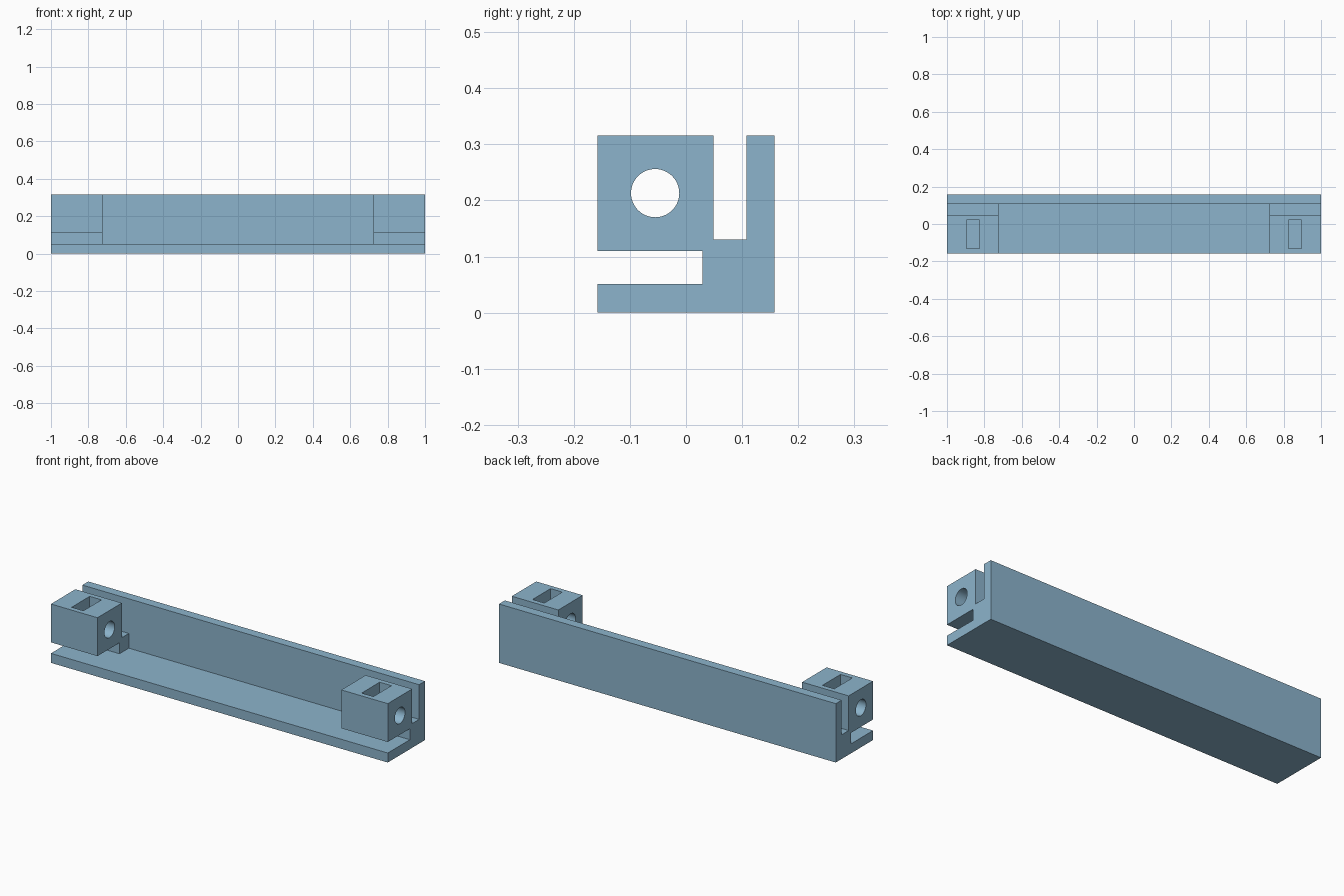
import bpy, bmesh, math
from mathutils import Matrix

if "Cube" in bpy.data.objects:
    bpy.data.objects.remove(bpy.data.objects["Cube"])

blue = bpy.data.materials.new("steel blue")
blue.diffuse_color = (0.262, 0.456, 0.604, 1)
blue.use_nodes = True
blue.node_tree.nodes["Principled BSDF"].inputs["Base Color"].default_value = blue.diffuse_color


def finish(name, bm):
    bmesh.ops.recalc_face_normals(bm, faces=bm.faces)
    mesh = bpy.data.meshes.new(name)
    bm.to_mesh(mesh)
    bm.free()
    mesh.materials.append(blue)
    obj = bpy.data.objects.new(name, mesh)
    bpy.context.collection.objects.link(obj)
    return obj


def extrude_profile(name, profile, spans):
    """Extrude a (y, z) outline along x over each span."""
    bm = bmesh.new()
    for x0, x1 in spans:
        face = bm.faces.new([bm.verts.new((x0, y, z)) for y, z in profile])
        ext = bmesh.ops.extrude_face_region(bm, geom=[face])["geom"]
        moved = [v for v in ext if isinstance(v, bmesh.types.BMVert)]
        bmesh.ops.translate(bm, verts=moved, vec=(x1 - x0, 0, 0))
    return finish(name, bm)


def combine(target, tool, operation):
    mod = target.modifiers.new(operation, 'BOOLEAN')
    mod.operation, mod.solver, mod.object = operation, 'EXACT', tool
    bpy.context.view_layer.objects.active = target
    bpy.ops.object.modifier_apply(modifier=mod.name)
    bpy.data.objects.remove(tool)


# L-shaped rail: floor plate and back wall
rail = extrude_profile("rail", [
    (-0.158, 0), (0.158, 0), (0.158, 0.316), (0.108, 0.316),
    (0.108, 0.051), (-0.158, 0.051)], [(-1, 1)])

# End blocks, each on a corner web that runs into the rail
ends = [(-1, -0.724), (0.724, 1)]
blocks = extrude_profile("end_blocks", [
    (-0.158, 0.11), (0.029, 0.11), (0.029, 0.02), (0.13, 0.02),
    (0.13, 0.13), (0.049, 0.13), (0.049, 0.316), (-0.158, 0.316)], ends)

# Nut pockets from the top
pockets = extrude_profile("pocket_cutter", [
    (-0.131, 0.137), (0.022, 0.137), (0.022, 0.4), (-0.131, 0.4)],
    [(-0.896, -0.826), (0.826, 0.896)])
combine(blocks, pockets, 'DIFFERENCE')

# Bolt hole lengthwise through both blocks
bm = bmesh.new()
bmesh.ops.create_cone(
    bm, cap_ends=True, segments=48, radius1=0.043, radius2=0.043, depth=2.4,
    matrix=Matrix.Translation((0, -0.055, 0.213)) @ Matrix.Rotation(math.pi / 2, 4, 'Y'))
combine(blocks, finish("bolt_hole_cutter", bm), 'DIFFERENCE')

# Join the blocks to the rail
combine(rail, blocks, 'UNION')
rail.name = "slotted_rail"
rail.select_set(True)
bpy.context.view_layer.objects.active = rail
bpy.ops.object.shade_smooth_by_angle(angle=math.radians(30))
